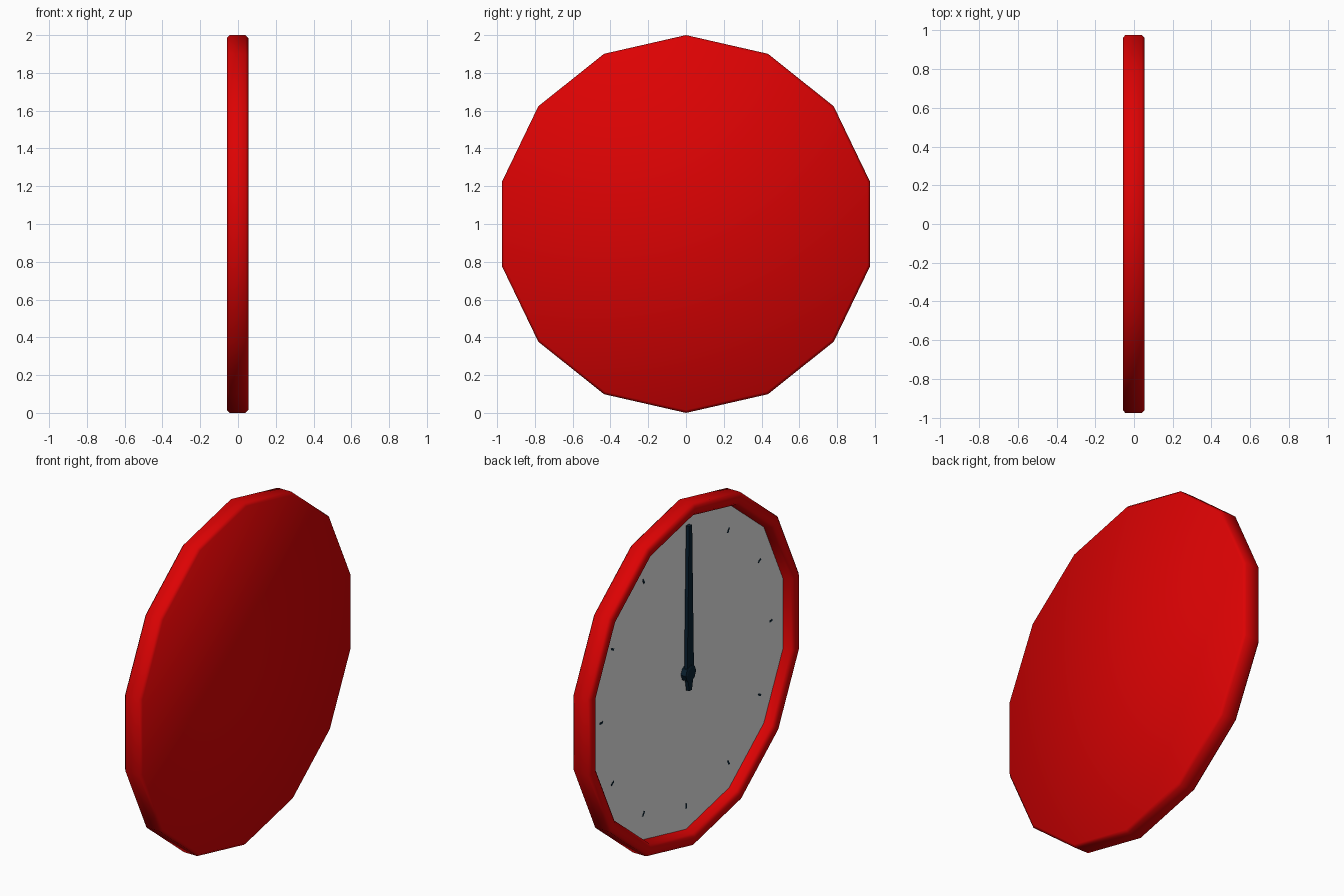
import bpy, bmesh, math

if "Cube" in bpy.data.objects:
    bpy.data.objects.remove(bpy.data.objects["Cube"])

SIDES = 14
CENTRE_Z = 1.0
DIAL_X = 0.0      # depth of the dial plane


def material(name, rgb):
    m = bpy.data.materials.new(name)
    m.diffuse_color = (*rgb, 1)
    m.use_nodes = True
    m.node_tree.nodes["Principled BSDF"].inputs["Base Color"].default_value = m.diffuse_color
    return m


red = material("red casing", (0.72, 0.0006, 0.001))
white = material("pale dial", (0.80, 0.80, 0.80))
navy = material("dark navy", (0.003, 0.015, 0.03))


def finish(name, bm, mats, smooth=False):
    bmesh.ops.recalc_face_normals(bm, faces=bm.faces[:])
    me = bpy.data.meshes.new(name)
    bm.to_mesh(me)
    bm.free()
    for m in mats:
        me.materials.append(m)
    for p in me.polygons:
        p.use_smooth = smooth and p.material_index == 0
    ob = bpy.data.objects.new(name, me)
    bpy.context.collection.objects.link(ob)
    return ob


def ring(bm, r, x, n):
    return [bm.verts.new((x, r * math.sin(2 * math.pi * k / n),
                          CENTRE_Z + r * math.cos(2 * math.pi * k / n))) for k in range(n)]


def turned(name, profile, n, mats, smooth=False):
    """Closed solid turned around the x axis from (radius, x) pairs; last cap takes the last material."""
    bm = bmesh.new()
    rings = [ring(bm, r, x, n) for r, x in profile]
    for a, b in zip(rings, rings[1:]):
        for k in range(n):
            j = (k + 1) % n
            bm.faces.new((a[k], a[j], b[j], b[k]))
    bm.faces.new(rings[0])
    bm.faces.new(rings[-1]).material_index = len(mats) - 1
    return finish(name, bm, mats, smooth)


def plate(name, outline, x_back, x_front, mat, angle=0.0):
    """Flat outline of (across, outward) points, turned on the dial and given depth."""
    bm = bmesh.new()
    c, s = math.cos(angle), math.sin(angle)
    a, b = [[bm.verts.new((x, u * c + v * s, CENTRE_Z - u * s + v * c)) for u, v in outline]
            for x in (x_back, x_front)]
    n = len(a)
    bm.faces.new(a)
    bm.faces.new(b)
    for k in range(n):
        j = (k + 1) % n
        bm.faces.new((a[k], a[j], b[j], b[k]))
    return finish(name, bm, [mat])


# Casing: flat back, softened outer wall, raised rim, and the recessed pale dial as its floor
turned("casing_and_dial", [(0.985, 0.055), (1.0, 0.04), (1.0, -0.045), (0.985, -0.058),
                           (0.945, -0.058), (0.93, -0.045), (0.92, DIAL_X)],
       SIDES, [red, white], smooth=True)

# Hour marks, almost flush with the dial
for h in range(1, 12):
    plate(f"hour_mark_{h}", [(-0.006, 0.77), (0.006, 0.77), (0.006, 0.80), (-0.006, 0.80)],
          DIAL_X, DIAL_X - 0.001, navy, h * math.pi / 6)

# Tapered hand pointing straight up, with a short tail
plate("hand", [(-0.012, -0.10), (0.012, -0.10), (0.031, 0.0), (0.014, 0.864),
               (-0.014, 0.864), (-0.031, 0.0)], DIAL_X - 0.010, DIAL_X - 0.030, navy)

# Hub
turned("hub", [(0.048, DIAL_X), (0.048, DIAL_X - 0.032), (0.035, DIAL_X - 0.036)], 8, [navy])
